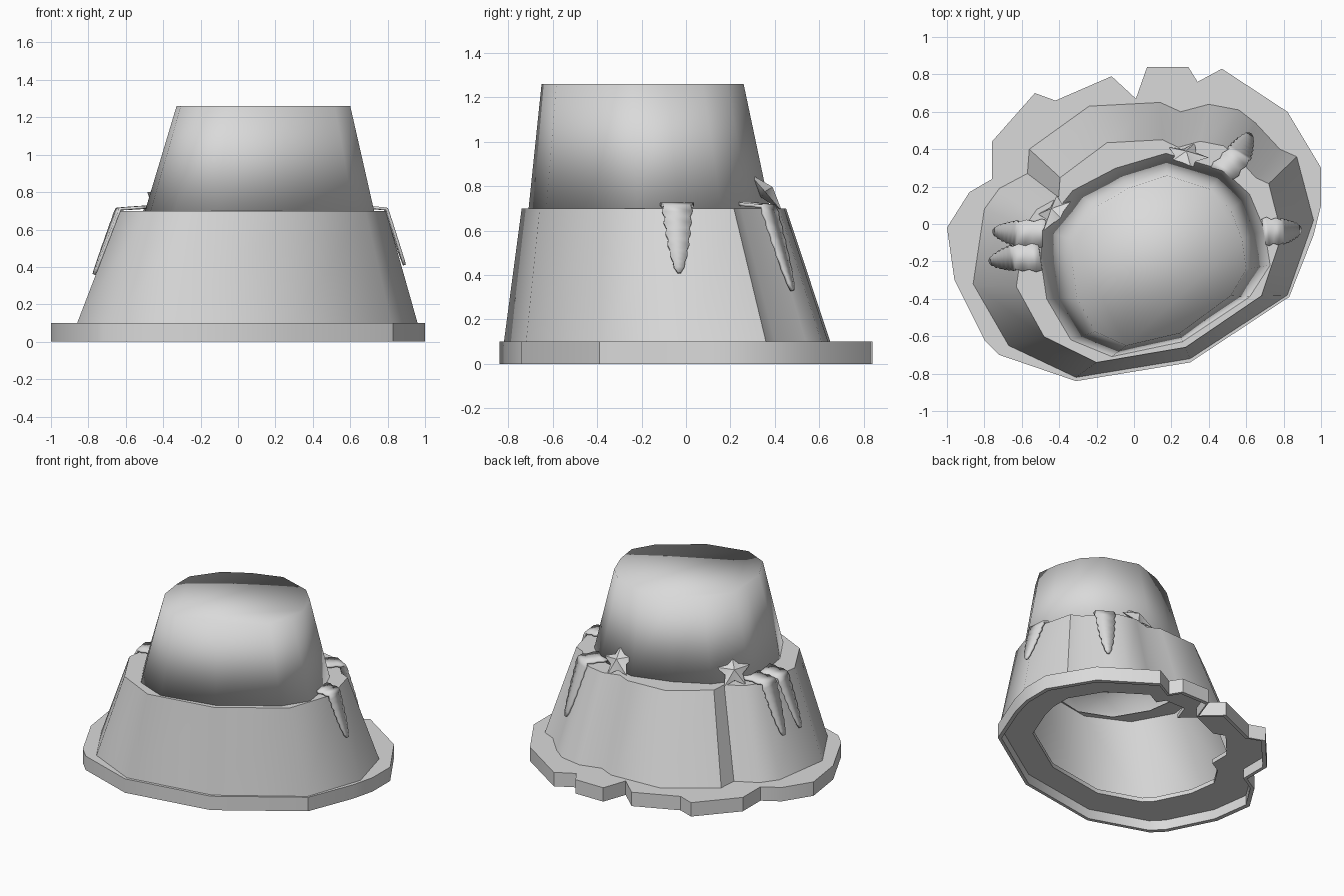
import bpy, bmesh, math
from mathutils import Vector

cube = bpy.data.objects.get("Cube")
if cube:
    bpy.data.objects.remove(cube, do_unlink=True)

# One matte grey for everything
stone = bpy.data.materials.new("matte_grey")
stone.use_nodes = True
grey = (0.7, 0.7, 0.7, 1)
stone.diffuse_color = grey
stone.node_tree.nodes["Principled BSDF"].inputs["Base Color"].default_value = grey


def finish(bm, name, angle=None):
    """Turn a bmesh into a smooth shaded object."""
    bmesh.ops.recalc_face_normals(bm, faces=bm.faces)
    mesh = bpy.data.meshes.new(name)
    bm.to_mesh(mesh)
    bm.free()
    mesh.materials.append(stone)
    obj = bpy.data.objects.new(name, mesh)
    bpy.context.collection.objects.link(obj)
    bpy.ops.object.select_all(action='DESELECT')
    obj.select_set(True)
    bpy.context.view_layer.objects.active = obj
    if angle is None:
        bpy.ops.object.shade_smooth()
    else:
        bpy.ops.object.shade_smooth_by_angle(angle=math.radians(angle))
    return obj


def ring(outline, z, scale=(1, 1), centre=(0.05, -0.05)):
    """Place an outline at a height, scaled about a centre."""
    return [Vector((centre[0] + (x - centre[0]) * scale[0],
                    centre[1] + (y - centre[1]) * scale[1], z))
            for x, y in outline]


def loft(bm, rings, closed=False):
    """Join rings of equal length with quads and return their vertices."""
    loops = [[bm.verts.new(p) for p in r] for r in rings]
    pairs = list(zip(loops, loops[1:]))
    if closed:
        pairs.append((loops[-1], loops[0]))
    for low, high in pairs:
        for i in range(len(low)):
            j = (i + 1) % len(low)
            bm.faces.new((low[i], low[j], high[j], high[i]))
    return loops


# Ragged base flange, hollow underneath, with an opening in the middle
flange_outline = [
    (-1, -.02), (-.96, -.3), (-.8, -.62), (-.72, -.7), (-.31, -.84),
    (.3, -.74), (.83, -.39), (.96, -.06), (1, .1), (1, .3), (.82, .6),
    (.47, .83), (.34, .76), (.29, .84), (.07, .84), (.01, .67),
    (-.12, .79), (-.42, .66), (-.53, .7), (-.76, .44), (-.76, .24),
    (-.88, .17)]
bm = bmesh.new()
hole, inset = (.72, .72), (.97, .97)
loft(bm, [ring(flange_outline, .1, hole), ring(flange_outline, .1),
          ring(flange_outline, 0), ring(flange_outline, 0, inset),
          ring(flange_outline, .07, inset), ring(flange_outline, .07, hole)],
     closed=True)
finish(bm, "base_flange", 35)

# Lower tier: hollow tapered shell closed by a ledge on top
lower_outline = [
    (-.86, -.32), (-.67, -.65), (-.31, -.82), (.3, -.72), (.82, -.38),
    (.96, .02), (.87, .36), (.78, .4), (.65, .54), (.56, .61), (.4, .64),
    (.25, .6), (.14, .65), (-.24, .63), (-.56, .4), (-.57, .27),
    (-.72, .19), (-.8, .08)]
bm = bmesh.new()
loops = loft(bm, [ring(lower_outline, .1),
                  ring(lower_outline, .7, (.78, .81), (.19, -.4))])
bm.faces.new(loops[-1])
finish(bm, "lower_tier", 40)

# Upper tier: closed tapered block with softly shaded edges
upper_outline = [
    (-.5, -.2), (-.47, -.4), (-.34, -.62), (-.12, -.71), (.26, -.63),
    (.62, -.39), (.73, -.22), (.7, -.03), (.62, .16), (.48, .29),
    (.17, .38), (-.1, .3), (-.33, .18), (-.5, -.03)]
bm = bmesh.new()
loops = loft(bm, [ring(upper_outline, .69),
                  ring(upper_outline, 1.26, (.755, .835), (.2, -.35))])
for loop in loops:
    bm.faces.new(loop)
finish(bm, "upper_tier")


# Puffed five-pointed stars leaning on the ledge
def star(name, centre, normal, radius=.12, turn=0):
    bm = bmesh.new()
    rim = []
    for i in range(10):
        r = radius if i % 2 == 0 else radius * .52
        a = math.pi / 2 + turn + i * math.pi / 5
        rim.append(bm.verts.new((r * math.cos(a), r * math.sin(a), 0)))
    for height in (.04, -.03):
        tip = bm.verts.new((0, 0, height))
        for i in range(10):
            bm.faces.new((rim[i], rim[(i + 1) % 10], tip))
    obj = finish(bm, name, 60)
    obj.location = centre
    obj.rotation_euler = Vector(normal).to_track_quat('Z', 'Y').to_euler()


star("back_star", (.28, .36, .77), (0, .75, .65), turn=.25)
star("side_star", (-.42, .06, .77), (-.55, .55, .62))


# Ragged drips that lie on the ledge and hang down the wall
def drip(name, start, edge, tip, width=.075):
    start, edge, tip = Vector(start), Vector(edge), Vector(tip)
    out = tip - edge
    side = Vector((-out.y, out.x, 0)).normalized()
    path = [start.lerp(edge, t / 4) for t in range(4)]
    path += [edge.lerp(tip, t / 12) for t in range(13)]
    bm = bmesh.new()
    rows = []
    for i, p in enumerate(path):
        t = i / (len(path) - 1)
        half = width * math.sqrt(1.03 - t ** 3) * (1 - .35 * t)
        half *= 1.04 if i % 2 else .88
        rows.append([bm.verts.new(p + side * half * s) for s in (-1, 1)])
    for a, b in zip(rows, rows[1:]):
        bm.faces.new((a[0], a[1], b[1], b[0]))
    obj = finish(bm, name, 40)
    thick = obj.modifiers.new("thickness", 'SOLIDIFY')
    thick.thickness = .015
    thick.offset = 0


drip("left_drip", (.69, -.04, .72), (.79, -.04, .71), (.89, -.03, .41))
drip("back_drip", (.47, .27, .72), (.56, .37, .71), (.62, .48, .33))
drip("right_drip_back", (-.46, -.05, .72), (-.62, -.05, .71), (-.75, -.04, .36))
drip("right_drip_front", (-.5, -.18, .72), (-.64, -.18, .71), (-.77, -.2, .36))
